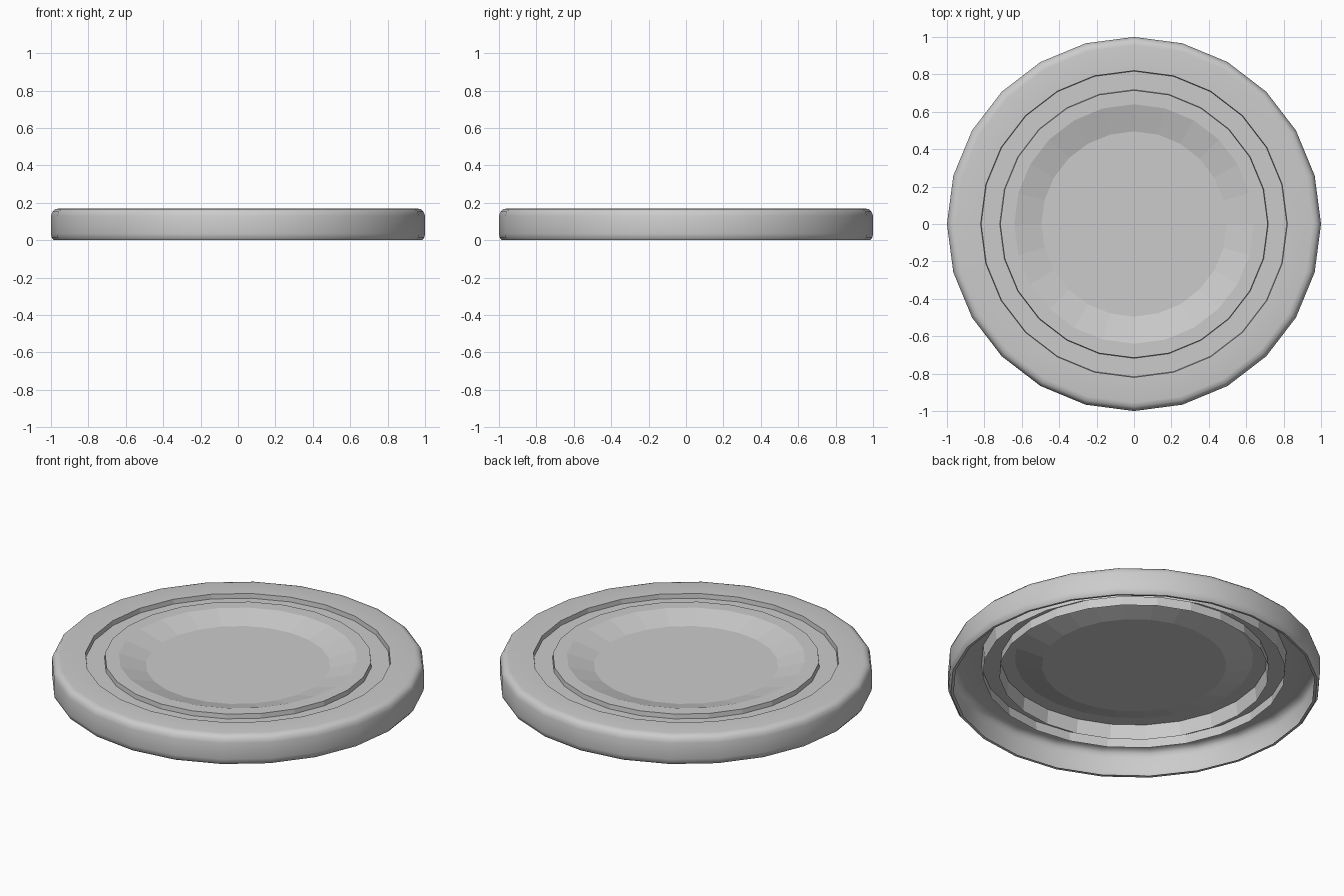
import bpy
import bmesh
from math import cos, sin, tau, radians

SIDES = 24

cube = bpy.data.objects.get("Cube")
if cube:
    bpy.data.objects.remove(cube, do_unlink=True)

grey = bpy.data.materials.new("light_grey")
grey.use_nodes = True
colour = (0.6, 0.6, 0.6, 1)
grey.diffuse_color = colour
grey.node_tree.nodes["Principled BSDF"].inputs["Base Color"].default_value = colour


def lathe(name, profile, cap=False, smooth=False):
    """Spin a (radius, height) profile, listed from outside bottom inward."""
    bm = bmesh.new()
    rings = [[bm.verts.new((r * cos(tau * i / SIDES), r * sin(tau * i / SIDES), z))
              for i in range(SIDES)] for r, z in profile]
    for a, b in zip(rings, rings[1:]):
        for i in range(SIDES):
            j = (i + 1) % SIDES
            bm.faces.new((a[i], a[j], b[j], b[i]))
    if cap:
        bm.faces.new(rings[-1])
    mesh = bpy.data.meshes.new(name)
    bm.to_mesh(mesh)
    bm.free()
    mesh.materials.append(grey)
    obj = bpy.data.objects.new(name, mesh)
    bpy.context.collection.objects.link(obj)
    if smooth:
        bpy.ops.object.select_all(action="DESELECT")
        obj.select_set(True)
        bpy.context.view_layer.objects.active = obj
        bpy.ops.object.shade_smooth_by_angle(angle=radians(40))
    return obj


TOP, FLOOR, FLANGE = 0.17, 0.143, 0.085

# Outer skirt with rounded shoulder and flat rim
lathe("outer_rim", [(0.97, 0.002), (0.985, 0), (0.997, 0.015), (1, 0.035), (1, 0.13),
                    (0.992, 0.152), (0.978, 0.166), (0.955, TOP), (0.82, TOP)], smooth=True)

# Hanging flanges either side of the groove
lathe("outer_flange", [(0.82, TOP), (0.812, FLANGE)])
lathe("inner_flange", [(0.724, FLANGE), (0.715, TOP)])

# Recessed groove floor
lathe("groove_floor", [(0.817, FLOOR), (0.718, FLOOR)])

# Central panel with a shallow dish
lathe("dish_panel", [(0.715, TOP), (0.64, TOP), (0.495, 0.128)], cap=True)
